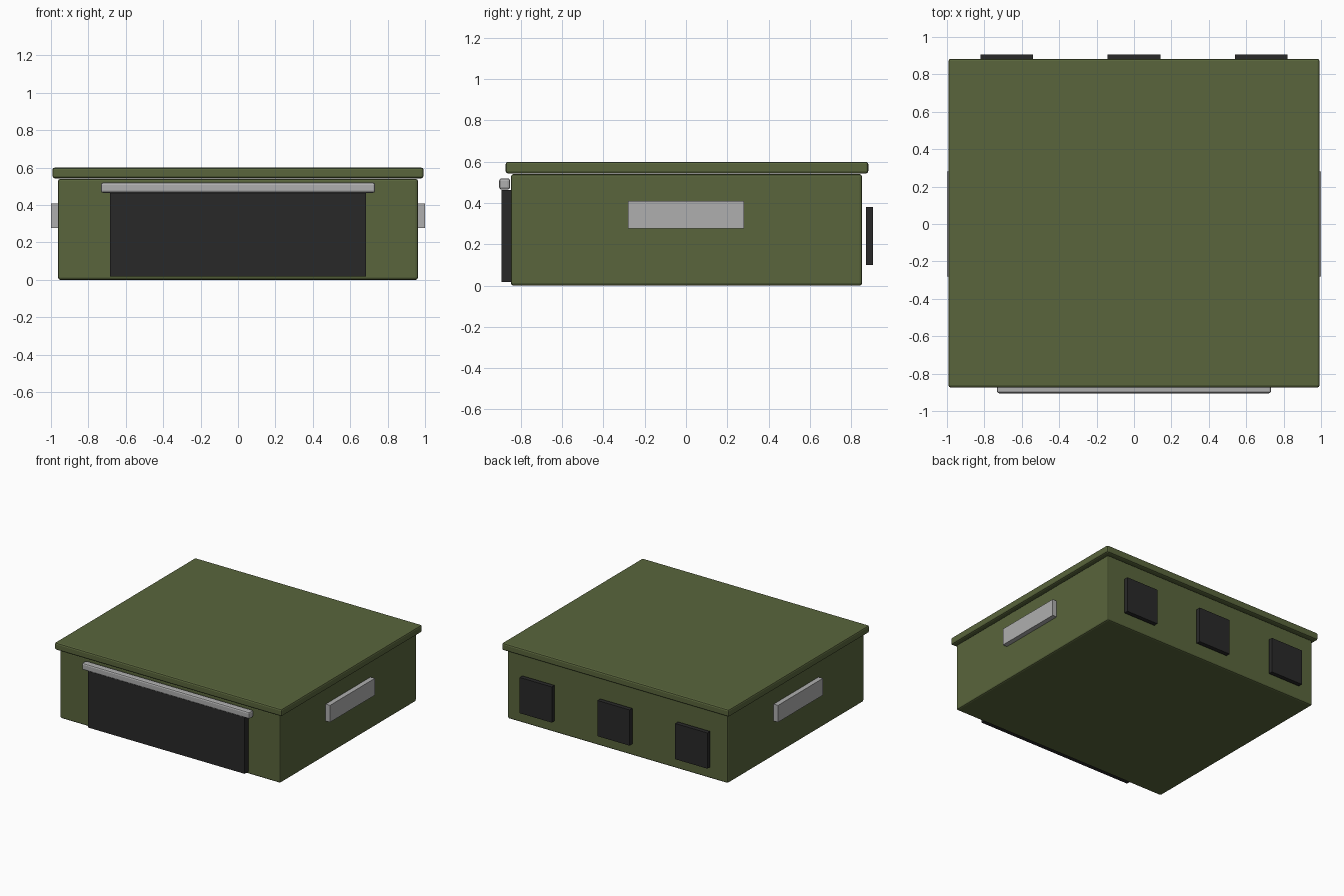
import bpy

if "Cube" in bpy.data.objects:
    bpy.data.objects.remove(bpy.data.objects["Cube"])


def material(name, color):
    m = bpy.data.materials.new(name)
    m.diffuse_color = (*color, 1)
    m.use_nodes = True
    m.node_tree.nodes["Principled BSDF"].inputs["Base Color"].default_value = m.diffuse_color
    return m


GREEN = material("olive_green", (0.10, 0.13, 0.045))
BLACK = material("charcoal", (0.022, 0.022, 0.022))
METAL = material("light_metal", (0.43, 0.43, 0.43))


def box(name, x, y, z, mat, bevel=0.0, segments=2):
    """Box from (min, max) ranges with an optional rounded edge."""
    bpy.ops.mesh.primitive_cube_add(
        size=1, location=[sum(r) / 2 for r in (x, y, z)])
    ob = bpy.context.object
    ob.name = name
    ob.scale = [r[1] - r[0] for r in (x, y, z)]
    bpy.ops.object.transform_apply(location=False, rotation=False, scale=True)
    ob.data.materials.append(mat)
    if bevel:
        mod = ob.modifiers.new("rounded_edges", 'BEVEL')
        mod.width = bevel
        mod.segments = segments
    return ob


# Main case and overhanging lid
box("case_body", (-0.962, 0.962), (-0.848, 0.853), (0, 0.54), GREEN, 0.012)
box("lid", (-0.992, 0.992), (-0.874, 0.883), (0.543, 0.6), GREEN, 0.012)

# Front flap with its rail
box("front_flap", (-0.684, 0.684), (-0.893, -0.846), (0.018, 0.463), BLACK)
box("front_rail", (-0.733, 0.733), (-0.905, -0.852), (0.465, 0.52), METAL, 0.012)

# Side handles
for side, s in (("left", -1), ("right", 1)):
    box(side + "_handle", sorted((s * 0.958, s * 1.0)), (-0.28, 0.28),
        (0.276, 0.409), METAL)

# Rear pads, standing slightly off the back wall
for i, cx in enumerate((-0.68, 0, 0.68)):
    box(f"rear_pad_{i + 1}", (cx - 0.141, cx + 0.141), (0.871, 0.905),
        (0.10, 0.382), BLACK)
